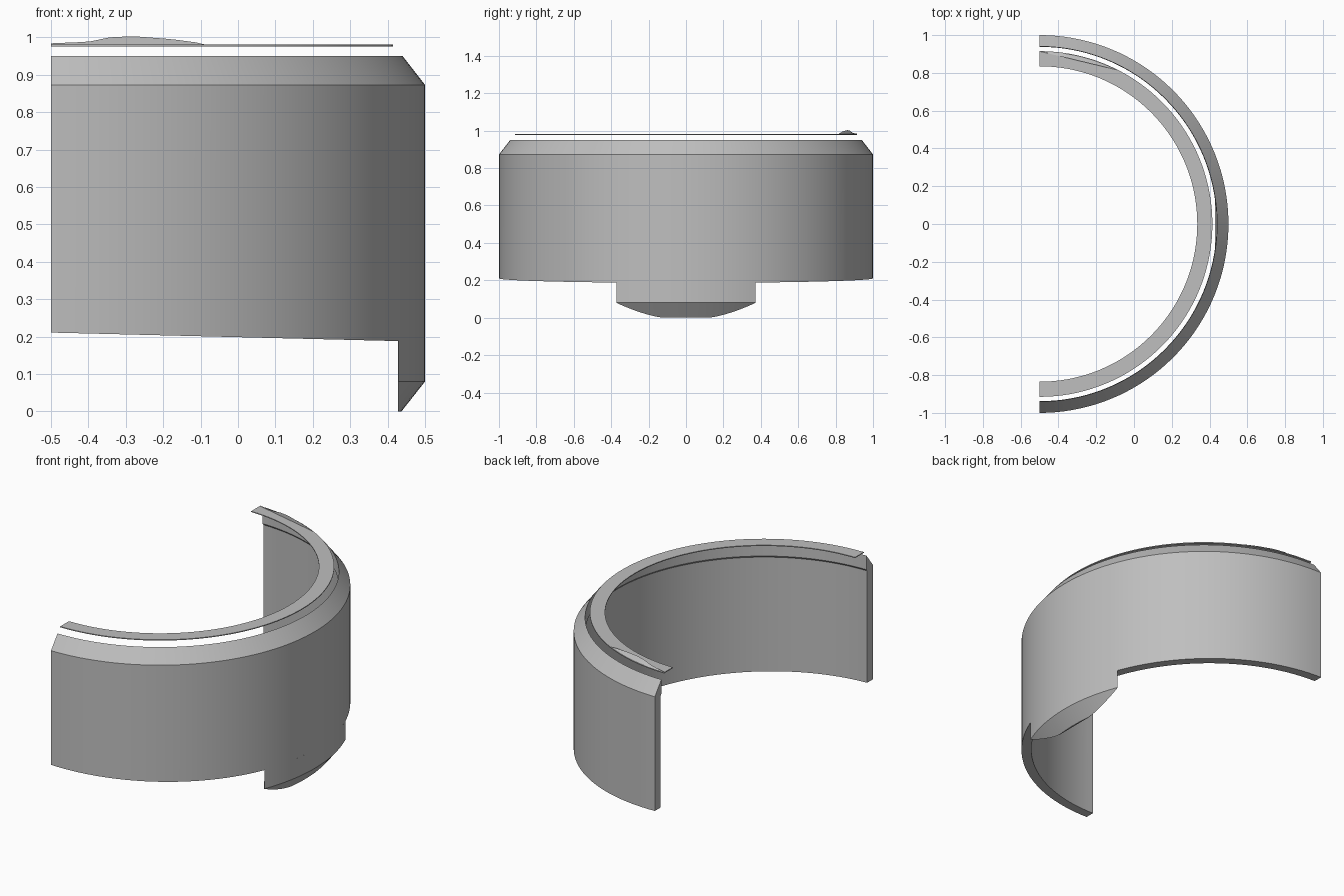
import bpy, bmesh
from math import sin, cos, tan, radians

cube = bpy.data.objects.get("Cube")
if cube:
    bpy.data.objects.remove(cube, do_unlink=True)

CX = -0.5          # centre of the half ring in x
R_OUT = 1.0        # wall radius outside
R_IN = 0.94        # wall radius inside
R_SEAL = 0.915     # outer radius of the thin seal ring

grey = bpy.data.materials.new("plain_grey")
grey.use_nodes = True
grey.diffuse_color = (0.52, 0.52, 0.52, 1)
grey.node_tree.nodes["Principled BSDF"].inputs["Base Color"].default_value = grey.diffuse_color


def polar(r, a, z):
    return (CX + r * cos(a), r * sin(a), z)


def loft(name, section, start, end, steps):
    """Skin a closed section that is a function of the sweep angle."""
    bm = bmesh.new()
    rings = []
    for i in range(steps + 1):
        a = radians(start + (end - start) * i / steps)
        rings.append([bm.verts.new(p) for p in section(a)])
    n = len(rings[0])
    for a, b in zip(rings, rings[1:]):
        for k in range(n):
            m = (k + 1) % n
            bm.faces.new((a[k], a[m], b[m], b[k]))
    bm.faces.new(rings[0])
    bm.faces.new(rings[-1])
    bmesh.ops.remove_doubles(bm, verts=bm.verts, dist=0.0002)
    bmesh.ops.recalc_face_normals(bm, faces=bm.faces)
    mesh = bpy.data.meshes.new(name)
    bm.to_mesh(mesh)
    bm.free()
    mesh.materials.append(grey)
    ob = bpy.data.objects.new(name, mesh)
    bpy.context.collection.objects.link(ob)
    bpy.ops.object.select_all(action='DESELECT')
    ob.select_set(True)
    bpy.context.view_layer.objects.active = ob
    bpy.ops.object.shade_smooth_by_angle(angle=radians(20))
    return ob


# Half-round wall: chamfered top, small inner step, slightly sloping underside
def wall_section(a):
    def foot(r):
        return polar(r, a, 0.1985 - 0.0245 * (CX + r * cos(a)))
    return [foot(R_OUT), polar(R_OUT, a, 0.873), polar(R_IN, a, 0.95),
            polar(R_IN - 0.002, a, 0.87), polar(R_IN + 0.006, a, 0.86),
            foot(R_IN + 0.006)]


loft("half_ring_wall", wall_section, -90, 90, 72)


# Tab under the wall: flat inside, chamfered lower edge
FLAT = 0.928
TAB_TOP = 0.19


def tab_section(a):
    r = max(R_IN - 0.003, FLAT / cos(a))
    z = 0.08 * (1 - (R_OUT - r) / (R_OUT - R_IN + 0.003))
    y = min(max(r * sin(a), -0.37), 0.37)
    x = CX + FLAT
    return [polar(R_OUT, a, TAB_TOP), polar(R_OUT, a, 0.08),
            polar(r, a, z), (x, y, z), (x, y, TAB_TOP)]


loft("lower_tab", tab_section, -21.8, 21.8, 24)


# Thin flat ring floating just above and inside the wall
def seal_section(a):
    return [polar(r, a, z) for r, z in
            ((0.835, 0.976), (R_SEAL, 0.976), (R_SEAL, 0.981), (0.835, 0.981))]


loft("thin_seal_ring", seal_section, -90, 90, 72)


# Raised sliver on the ring: its ridge follows a chord of the rim
A0, A1 = 63.0, 90.0
HEIGHTS = [(0, 0.98), (0.04, 0.985), (0.22, 0.995), (0.47, 1.003),
           (0.62, 1.0), (0.76, 0.988), (1, 0.984)]


def ridge_height(t):
    for (t0, z0), (t1, z1) in zip(HEIGHTS, HEIGHTS[1:]):
        if t <= t1:
            return z0 + (z1 - z0) * (t - t0) / (t1 - t0)
    return HEIGHTS[-1][1]


def sliver_section(a):
    half = radians((A1 - A0) / 2)
    mid = radians((A0 + A1) / 2)
    r = R_SEAL * cos(half) / cos(a - mid)
    t = 0.5 + tan(a - mid) / tan(half) / 2
    return [polar(R_SEAL, a, 0.979), polar(r - 0.001, a, ridge_height(t)),
            polar(r - 0.001, a, 0.979)]


loft("raised_sliver", sliver_section, A0, A1, 16)
